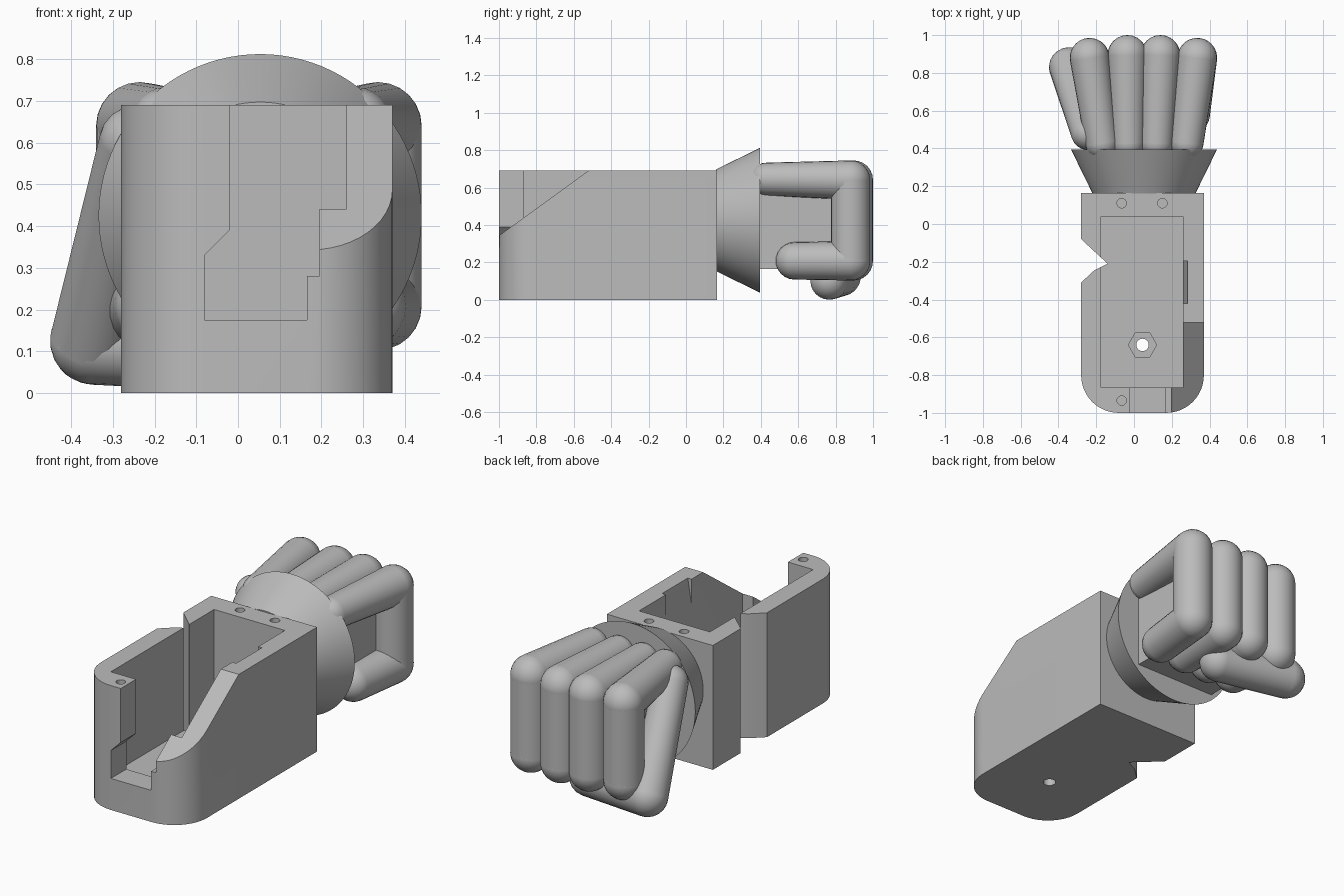
import bpy, bmesh, math
from mathutils import Vector

old = bpy.data.objects.get("Cube")
if old:
    bpy.data.objects.remove(old, do_unlink=True)

grey = bpy.data.materials.new("plain grey")
grey.use_nodes = True
grey.diffuse_color = (0.5, 0.5, 0.5, 1)
grey.node_tree.nodes["Principled BSDF"].inputs["Base Color"].default_value = grey.diffuse_color


def finish(bm, name):
    bmesh.ops.recalc_face_normals(bm, faces=bm.faces)
    mesh = bpy.data.meshes.new(name)
    bm.to_mesh(mesh)
    bm.free()
    mesh.materials.append(grey)
    obj = bpy.data.objects.new(name, mesh)
    bpy.context.collection.objects.link(obj)
    return obj


def smooth(obj):
    bpy.ops.object.select_all(action='DESELECT')
    obj.select_set(True)
    bpy.context.view_layer.objects.active = obj
    bpy.ops.object.shade_smooth_by_angle(angle=math.radians(30))


def prism(name, profile, axis, lo, hi):
    """Extrude a 2D outline along an axis between lo and hi."""
    place = {'x': lambda p, h: (h, *p),
             'y': lambda p, h: (p[0], h, p[1]),
             'z': lambda p, h: (*p, h)}[axis]
    bm = bmesh.new()
    face = bm.faces.new([bm.verts.new(place(p, lo)) for p in profile])
    top = bmesh.ops.extrude_face_region(bm, geom=[face])
    move = Vector(place((0, 0), hi - lo))
    bmesh.ops.translate(bm, vec=move,
                        verts=[v for v in top["geom"] if isinstance(v, bmesh.types.BMVert)])
    return finish(bm, name)


def rect(x0, x1, y0, y1):
    return [(x0, y0), (x1, y0), (x1, y1), (x0, y1)]


def ring(x, y, r, n):
    return [(x + r * math.cos(math.tau * i / n), y + r * math.sin(math.tau * i / n))
            for i in range(n)]


def cut(obj, cutter):
    bpy.context.view_layer.objects.active = obj
    mod = obj.modifiers.new("cut", 'BOOLEAN')
    mod.operation, mod.solver, mod.object = 'DIFFERENCE', 'EXACT', cutter
    bpy.ops.object.modifier_apply(modifier=mod.name)
    bpy.data.objects.remove(cutter, do_unlink=True)


def rod(bm, a, b, ra, rb, n=24):
    """Tapered rod with a ball at each end."""
    a, b = Vector(a), Vector(b)
    turn = (b - a).to_track_quat('Z', 'Y').to_matrix().to_4x4()
    for centre, r in ((a, ra), (b, rb)):
        ball = bmesh.ops.create_uvsphere(bm, u_segments=n, v_segments=n // 2, radius=r)
        bmesh.ops.transform(bm, matrix=turn, verts=ball["verts"])
        bmesh.ops.translate(bm, vec=centre, verts=ball["verts"])
    cone = bmesh.ops.create_cone(bm, segments=n, radius1=ra, radius2=rb,
                                 depth=(b - a).length, cap_ends=True)
    bmesh.ops.transform(bm, matrix=turn, verts=cone["verts"])
    bmesh.ops.translate(bm, vec=(a + b) / 2, verts=cone["verts"])


# Forearm housing with two rounded front corners
left, right, front, back, top, r = -0.28, 0.37, -1.0, 0.165, 0.69, 0.2
outline = [(right, back), (left, back)]
for cx, start in ((left + r, math.pi), (right - r, 1.5 * math.pi)):
    for i in range(13):
        t = start + i / 12 * math.pi / 2
        outline.append((cx + r * math.cos(t), front + r + r * math.sin(t)))
housing = prism("forearm_housing", outline, 'z', 0, top)

# Open cavity, side notch and front slot
cut(housing, prism("cavity", rect(-0.175, 0.26, -0.865, 0.04), 'z', 0.12, 1))
cut(housing, prism("side_notch", [(-0.4, 0.03), (-0.28, -0.08), (-0.14, -0.21), (-0.21, -0.245),
                                  (-0.28, -0.31), (-0.4, -0.42)], 'z', -0.1, 1))
cut(housing, prism("front_slot", [(-0.08, 0.175), (0.165, 0.175), (0.165, 0.28), (0.195, 0.28),
                                  (0.195, 1), (-0.02, 1), (-0.02, 0.39), (-0.08, 0.33)],
                   'y', -1.1, -0.8))
# Sloping cut across the front corner
cut(housing, prism("sloping_cut", [(-1.1, 0.27), (-0.45, 0.742), (-0.45, 1), (-1.1, 1)],
                   'x', 0.194, 0.5))
# Wedge pocket inside the wall
cut(housing, prism("wall_pocket", [(0.2, 0.55), (0.26, 0.55), (0.302, 0.8), (0.2, 0.8)],
                   'y', -0.42, -0.195))
# Screw holes, nut recess and floor hole
for x, y in ((-0.065, 0.11), (0.15, 0.11), (-0.065, -0.935)):
    cut(housing, prism("screw_hole", ring(x, y, 0.025, 20), 'z', 0.5, 0.8))
cut(housing, prism("nut_recess", ring(0.045, -0.64, 0.075, 6), 'z', 0.06, 0.3))
cut(housing, prism("floor_hole", ring(0.045, -0.64, 0.033, 24), 'z', -0.1, 0.3))
smooth(housing)

# Flared wrist cuff
bm = bmesh.new()
cuff = bmesh.ops.create_cone(bm, segments=96, radius1=0.387, radius2=0.272,
                             depth=0.235, cap_ends=True)
for v in cuff["verts"]:
    x, y, z = v.co
    v.co = (0.053 + x, 0.278 - z, 0.425 + y)
smooth(finish(bm, "wrist_cuff"))

# Palm block inside the fist
prism("palm", rect(-0.2, 0.3, 0.38, 0.8), 'z', 0.165, 0.62)

# Four curled fingers: base x, knuckle x, knuckle y
fingers = {"index": (-0.17, -0.235, 0.88), "middle": (-0.03, -0.035, 0.895),
           "ring": (0.12, 0.14, 0.895), "little": (0.28, 0.335, 0.88)}
for name, (bx, kx, ky) in fingers.items():
    bm = bmesh.new()
    knuckle, bend = (kx, ky, 0.64), (kx, ky, 0.208)
    tip = (kx + (bx - kx) * 0.6, 0.58, 0.208)
    rod(bm, (bx, 0.43, 0.645), knuckle, 0.088, 0.105)
    rod(bm, knuckle, bend, 0.105, 0.105)
    rod(bm, bend, tip, 0.105, 0.1)
    smooth(finish(bm, name + "_finger"))

# Thumb folded under the fingers
bm = bmesh.new()
joint = (-0.345, 0.83, 0.125)
rod(bm, (-0.245, 0.48, 0.6), joint, 0.088, 0.105)
rod(bm, joint, (0.06, 0.765, 0.1), 0.105, 0.1)
smooth(finish(bm, "thumb"))
